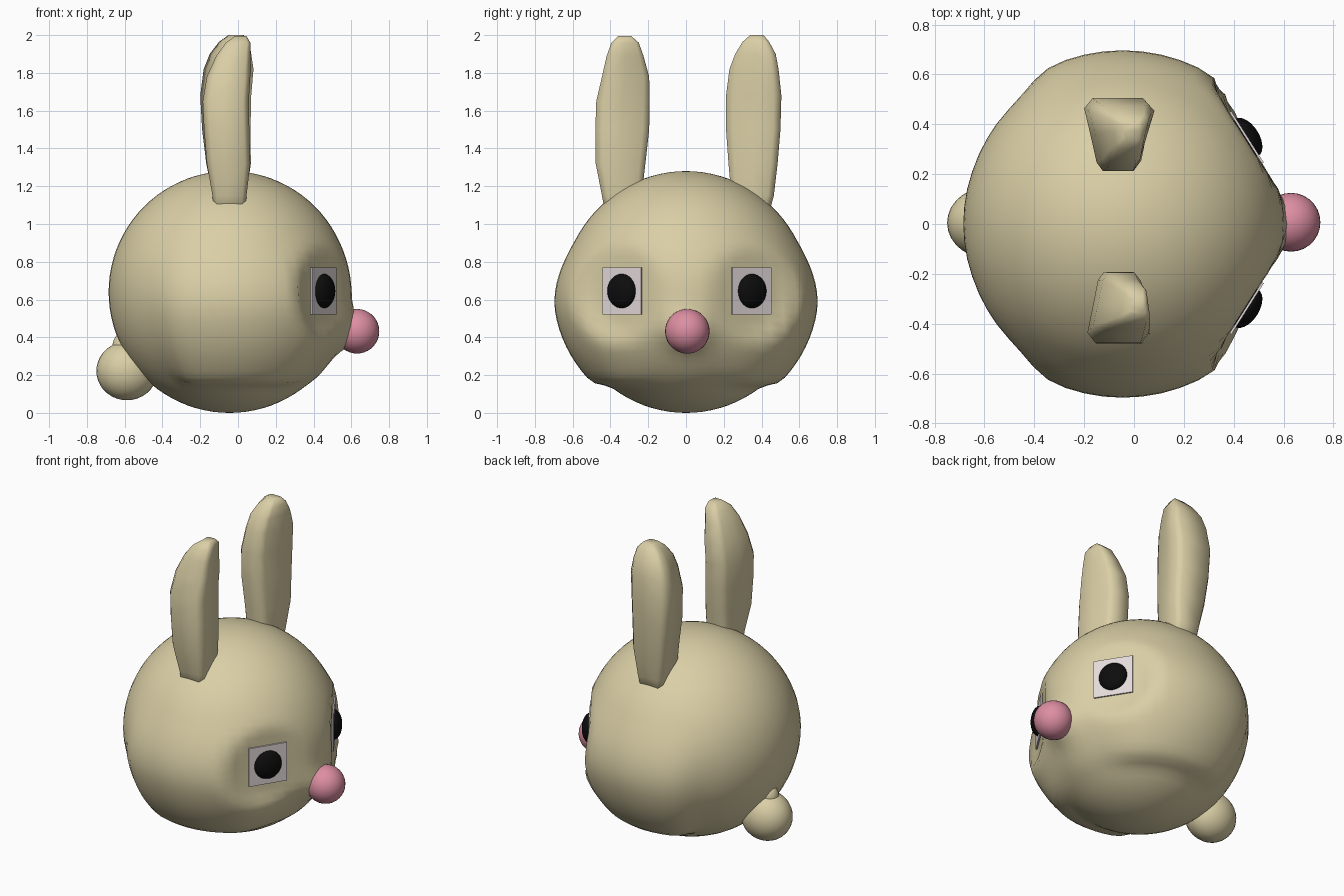
import bpy, bmesh, math
from mathutils import Vector, Matrix

if "Cube" in bpy.data.objects:
    bpy.data.objects.remove(bpy.data.objects["Cube"])


def material(name, rgb):
    m = bpy.data.materials.new(name)
    m.diffuse_color = (*rgb, 1)
    m.use_nodes = True
    m.node_tree.nodes["Principled BSDF"].inputs["Base Color"].default_value = m.diffuse_color
    return m


FUR = material("tan fur", (0.70, 0.62, 0.38))
PINK = material("pink nose", (0.72, 0.27, 0.36))
BLACK = material("black pupil", (0.004, 0.004, 0.004))
WHITE = material("pale eye white", (0.78, 0.70, 0.70))


def finish(bm, name, mat, smooth=True):
    bmesh.ops.recalc_face_normals(bm, faces=bm.faces[:])
    me = bpy.data.meshes.new(name)
    for f in bm.faces:
        f.smooth = smooth
    bm.to_mesh(me)
    bm.free()
    me.materials.append(mat)
    ob = bpy.data.objects.new(name, me)
    bpy.context.collection.objects.link(ob)
    return ob


def ball(name, mat, centre, size, rot=None, seg=28, rings=18):
    bm = bmesh.new()
    bmesh.ops.create_uvsphere(bm, u_segments=seg, v_segments=rings, radius=1)
    m = Matrix.Translation(centre) @ (rot or Matrix()) @ Matrix.Diagonal((*size, 1))
    bm.transform(m)
    return finish(bm, name, mat)


def step(a, b, x):
    t = max(0, min(1, (x - a) / (b - a)))
    return t * t * (3 - 2 * t)


# Eye frames: centre and outward direction for each side
EYES = []
for s, y in ((-1, -0.338), (1, 0.347)):
    EYES.append((s, Vector((0.452, y, 0.645)), Vector((0.845, s * 0.535, 0)).normalized()))

# Head and body: ball with full cheeks, pointed muzzle and flat eye sockets
C = Vector((-0.045, 0, 0.64))
MUZZLE = Vector((0.69, 0, -0.23)).normalized()
bm = bmesh.new()
bmesh.ops.create_uvsphere(bm, u_segments=56, v_segments=44, radius=1)
for v in bm.verts:
    d = v.co.normalized()
    el = math.degrees(math.asin(max(-1, min(1, d.z))))
    az = abs(math.degrees(math.atan2(d.y, d.x)))
    cheek = step(-53, -42, el) * (1 - step(-10, 28, el))
    cheek *= (0.15 + 0.85 * step(15, 55, az)) * (1 - step(112, 134, az))
    tip = math.exp(-(d.angle(MUZZLE) / 0.15) ** 2)
    r = 0.64 + 0.05 * cheek + 0.075 * tip
    r += 0.012 * math.exp(-(el / 35) ** 2) * step(0.3, 0.9, abs(d.y))
    p = C + d * r
    for s, c, n in EYES:
        off = (p - c).dot(n)
        lateral = ((p - c) - n * off).length
        if off > -0.008:
            w = 1 - step(0.2, 0.31, lateral)
            p = p - n * (off + 0.008) * w
    v.co = p
finish(bm, "head_body", FUR)

# Eyes: square pale plates with black oval pupils
for s, c, n in EYES:
    side = "right" if s > 0 else "left"
    rot = Matrix.Rotation(math.atan2(n.y, n.x), 4, 'Z')
    bm = bmesh.new()
    bmesh.ops.create_cube(bm, size=1)
    bm.transform(Matrix.Translation(c) @ rot @ Matrix.Diagonal((0.009, 0.243, 0.25, 1)))
    finish(bm, side + "_eye_plate", WHITE, False)
    ball(side + "_pupil", BLACK, c, (0.05, 0.088, 0.091), rot)

# Nose and tail
ball("nose", PINK, (0.63, 0.007, 0.432), (0.118, 0.118, 0.118))
ball("tail", FUR, (-0.588, 0.005, 0.222), (0.162, 0.142, 0.155))
ball("tail_root", FUR, (-0.60, 0.005, 0.35), (0.065, 0.06, 0.08))


# Ears: lofted rounded trapezoids, wide on the outer side
# each ring: z, inner y, outer y, x centre, outer half width, inner half width
def ear(name, s, rings):
    bm = bmesh.new()
    loops = []
    for z, yi, yo, xc, wo, wi in rings:
        h = yo - yi
        pts = [(-wo * 0.75, yo), (wo * 0.75, yo), (wo, yo - 0.14 * h),
               ((wo + wi) / 2, yi + 0.5 * h), (wi, yi + 0.12 * h), (wi * 0.7, yi),
               (-wi * 0.7, yi), (-wi, yi + 0.12 * h),
               (-(wo + wi) / 2, yi + 0.5 * h), (-wo, yo - 0.14 * h)]
        loops.append([bm.verts.new((xc + x, s * y, z)) for x, y in pts])
    for a, b in zip(loops, loops[1:]):
        for i in range(len(a)):
            j = (i + 1) % len(a)
            bm.faces.new((a[i], a[j], b[j], b[i]))
    bm.faces.new(loops[0])
    bm.faces.new(loops[-1])
    finish(bm, name, FUR)


ear("left_ear", -1, [
    (1.02, 0.24, 0.42, -0.045, 0.08, 0.07),
    (1.15, 0.235, 0.445, -0.045, 0.09, 0.075),
    (1.32, 0.215, 0.478, -0.05, 0.115, 0.08),
    (1.50, 0.195, 0.48, -0.06, 0.12, 0.08),
    (1.65, 0.192, 0.475, -0.065, 0.122, 0.08),
    (1.78, 0.195, 0.445, -0.05, 0.115, 0.075),
    (1.89, 0.225, 0.42, -0.025, 0.09, 0.06),
    (1.96, 0.25, 0.395, 0.0, 0.065, 0.05),
    (1.995, 0.29, 0.36, 0.015, 0.03, 0.03)])
ear("right_ear", 1, [
    (1.02, 0.245, 0.43, -0.045, 0.08, 0.07),
    (1.15, 0.24, 0.465, -0.045, 0.09, 0.075),
    (1.32, 0.225, 0.485, -0.05, 0.118, 0.08),
    (1.50, 0.212, 0.50, -0.062, 0.128, 0.085),
    (1.68, 0.212, 0.505, -0.065, 0.135, 0.085),
    (1.82, 0.23, 0.49, -0.05, 0.132, 0.075),
    (1.90, 0.26, 0.475, -0.04, 0.11, 0.07),
    (1.965, 0.30, 0.44, -0.02, 0.08, 0.055),
    (2.0, 0.34, 0.41, -0.01, 0.04, 0.03)])
